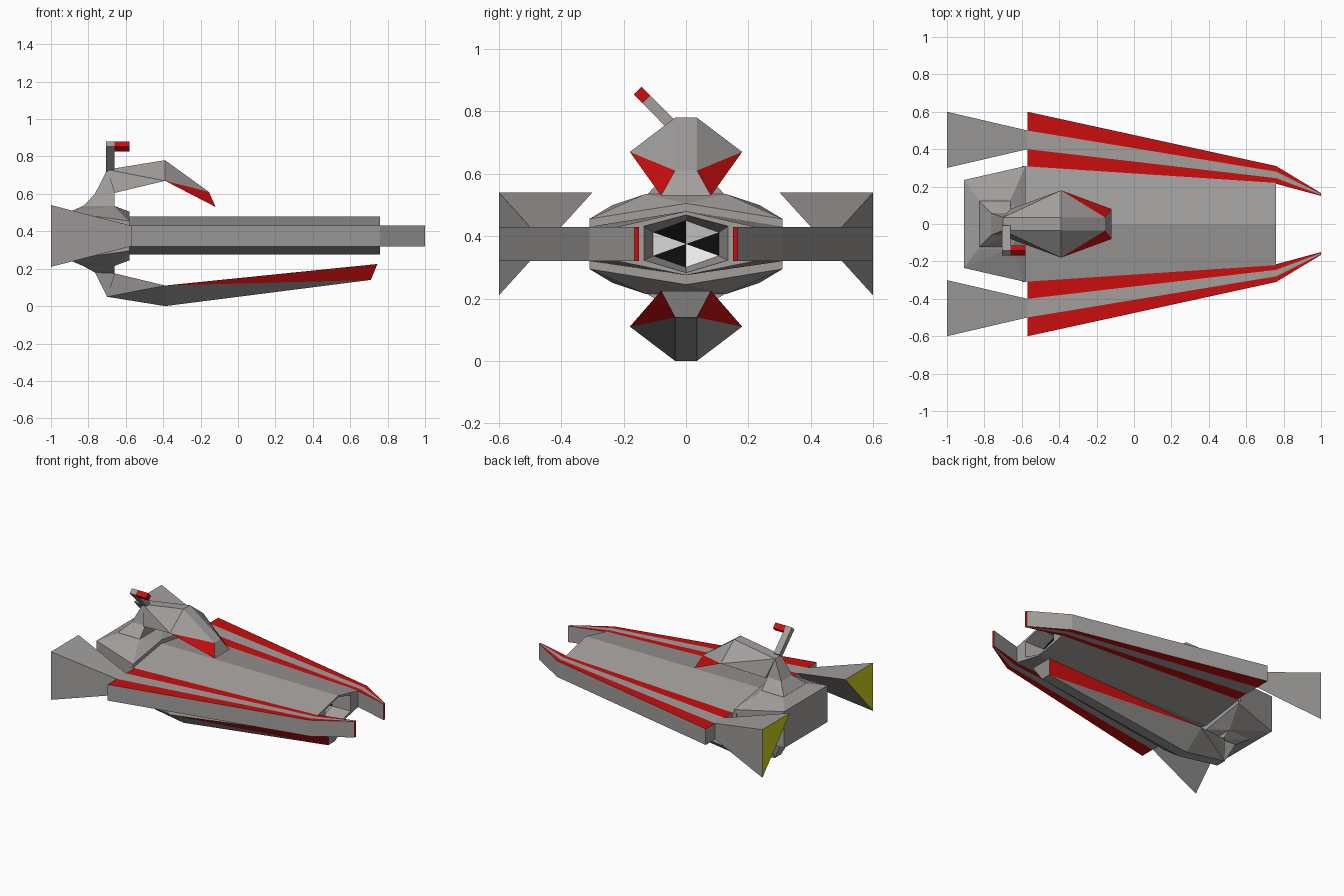
import bpy, bmesh

if "Cube" in bpy.data.objects:
    bpy.data.objects.remove(bpy.data.objects["Cube"])


def material(name, rgb):
    m = bpy.data.materials.new(name)
    m.diffuse_color = (*rgb, 1)
    m.use_nodes = True
    m.node_tree.nodes["Principled BSDF"].inputs["Base Color"].default_value = m.diffuse_color
    return m


MATS = [material("hull grey", (.36, .345, .335)), material("stripe red", (.6, .004, .004)),
        material("engine yellow", (.6, .63, .01)), material("dark black", (.004, .004, .004)),
        material("lamp white", (.8, .8, .8))]
GREY, RED, YELLOW, BLACK, WHITE = range(5)


def finish(name, bm):
    bmesh.ops.recalc_face_normals(bm, faces=bm.faces)
    me = bpy.data.meshes.new(name)
    bm.to_mesh(me)
    bm.free()
    for m in MATS:
        me.materials.append(m)
    ob = bpy.data.objects.new(name, me)
    bpy.context.collection.objects.link(ob)
    return ob


def solid(name, pts, mat=GREY):
    """Convex solid around a few corner points."""
    bm = bmesh.new()
    for p in pts:
        bm.verts.new(p)
    bmesh.ops.convex_hull(bm, input=bm.verts)
    bmesh.ops.dissolve_limit(bm, angle_limit=.01, verts=bm.verts, edges=bm.edges)
    for f in bm.faces:
        f.material_index = mat
    return finish(name, bm)


def both(pts):
    """Mirror points across the centre line."""
    return [(x, s * y, z) for x, y, z in pts for s in (1, -1)]


# Main hull: hexagonal tube with a recessed nose and a black/white lamp
def hexring(x, w, top, hi, lo, bot):
    return [(x, 0, top), (x, w, hi), (x, w, lo), (x, 0, bot), (x, -w, lo), (x, -w, hi)]


bm = bmesh.new()
rings = [[bm.verts.new(p) for p in hexring(*r)] for r in (
    (-.6, .31, .48, .43, .32, .275), (.76, .22, .48, .43, .32, .275),
    (.76, .135, .468, .432, .323, .283), (.64, .105, .45, .412, .337, .30))]
bm.faces.new(rings[0])
for a, b in zip(rings, rings[1:]):
    for i in range(6):
        j = (i + 1) % 6
        bm.faces.new((a[i], a[j], b[j], b[i]))
hub = bm.verts.new((.61, 0, .375))
for i in range(6):
    f = bm.faces.new((rings[-1][i], rings[-1][(i + 1) % 6], hub))
    f.material_index = BLACK if i % 2 else WHITE
finish("main_hull", bm)

# Rear body block
half = both([(-.58, 0, .505), (-.58, .31, .455), (-.66, .13, .535), (-.83, .13, .535), (-.91, .235, .50)])
half = list(dict.fromkeys(half))
solid("rear_body", half + [(x, y, .75 - z) for x, y, z in half])

# Side rails with red stripes, and flared engine fins behind them
STATIONS = [(-.57, (.6, .5, .4, .3)), (.76, (.31, .28, .245, .215)), (1.0, (.165, .16, .155, .15))]
for side, s in (("right", -1), ("left", 1)):
    bm = bmesh.new()
    g = [[[bm.verts.new((x, s * y, z)) for y in ys] for z in (.32, .43)] for x, ys in STATIONS]
    for a, b in zip(g, g[1:]):
        for k in range(3):
            for lv in (0, 1):
                f = bm.faces.new((a[lv][k], a[lv][k + 1], b[lv][k + 1], b[lv][k]))
                f.material_index = GREY if k == 1 else RED
        for k in (0, 3):
            bm.faces.new((a[0][k], a[1][k], b[1][k], b[0][k]))
    for e, mat in ((g[0], GREY), (g[-1], RED)):
        for k in range(3):
            bm.faces.new((e[0][k], e[0][k + 1], e[1][k + 1], e[1][k])).material_index = mat
    finish(side + "_rail", bm)

    fin = solid(side + "_engine_fin", [
        (-.57, s * .4, .43), (-.57, s * .5, .43), (-.57, s * .5, .32),
        (-1, s * .3, .54), (-1, s * .6, .54), (-1, s * .6, .21)])
    for p in fin.data.polygons:
        if p.normal.x < -.9:
            p.material_index = YELLOW


# Bridge heads above and below the hull, each on a waisted neck
def bridge(name, flip, nose_top, nose_low):
    def z_of(p):
        return (p[0], p[1], .78 - p[2]) if flip else p
    half = {"A": z_of((-.7, .035, .73)), "B": z_of((-.39, .035, .78)), "C": z_of((-.39, .18, .67)),
            "D": z_of((-.66, .08, .605)), "E": nose_top, "F": nose_low}
    bm = bmesh.new()
    v = {}
    for k, (x, y, z) in half.items():
        v[k] = bm.verts.new((x, y, z))
        v[k.lower()] = bm.verts.new((x, -y, z))
    for loop in ("ABba", "BEeb", "EFfe", "FCcf", "CDdc", "DAad"):
        bm.faces.new([v[c] for c in loop])
    for loop in ("ABC", "ACD", "BCE", "CFE"):
        for t in (loop, loop.lower()):
            f = bm.faces.new([v[c] for c in t])
            f.material_index = RED if loop == "CFE" else GREY
    finish(name + "_bridge", bm)
    base = [(-.83, .125, .532), (-.66, .125, .532)]
    waist = [(-.765, .06, .6), (-.66, .06, .605)]
    if flip:
        base = [(x, y, .565) for x, y, z in base]
    solid(name + "_neck_base", [z_of(p) for p in both(base + waist)])
    solid(name + "_neck", [z_of(p) for p in both(waist + [(-.7, .034, .729), (-.66, .034, .73)])])


bridge("upper", False, (-.155, .035, .61), (-.12, .08, .53))
bridge("lower", True, (.71, .035, .14), (.745, .08, .225))


# Slanted mast with a red forward tip
def slanted_bar(name, x0, x1, start, end, mat):
    h = .0125
    solid(name, [(x, y + d, z + d) for x in (x0, x1) for y, z in (start, end) for d in (h, -h)], mat)


slanted_bar("mast", -.705, -.66, (-.02, .73), (-.155, .867), GREY)
slanted_bar("mast_tip", -.66, -.58, (-.127, .839), (-.155, .867), RED)
